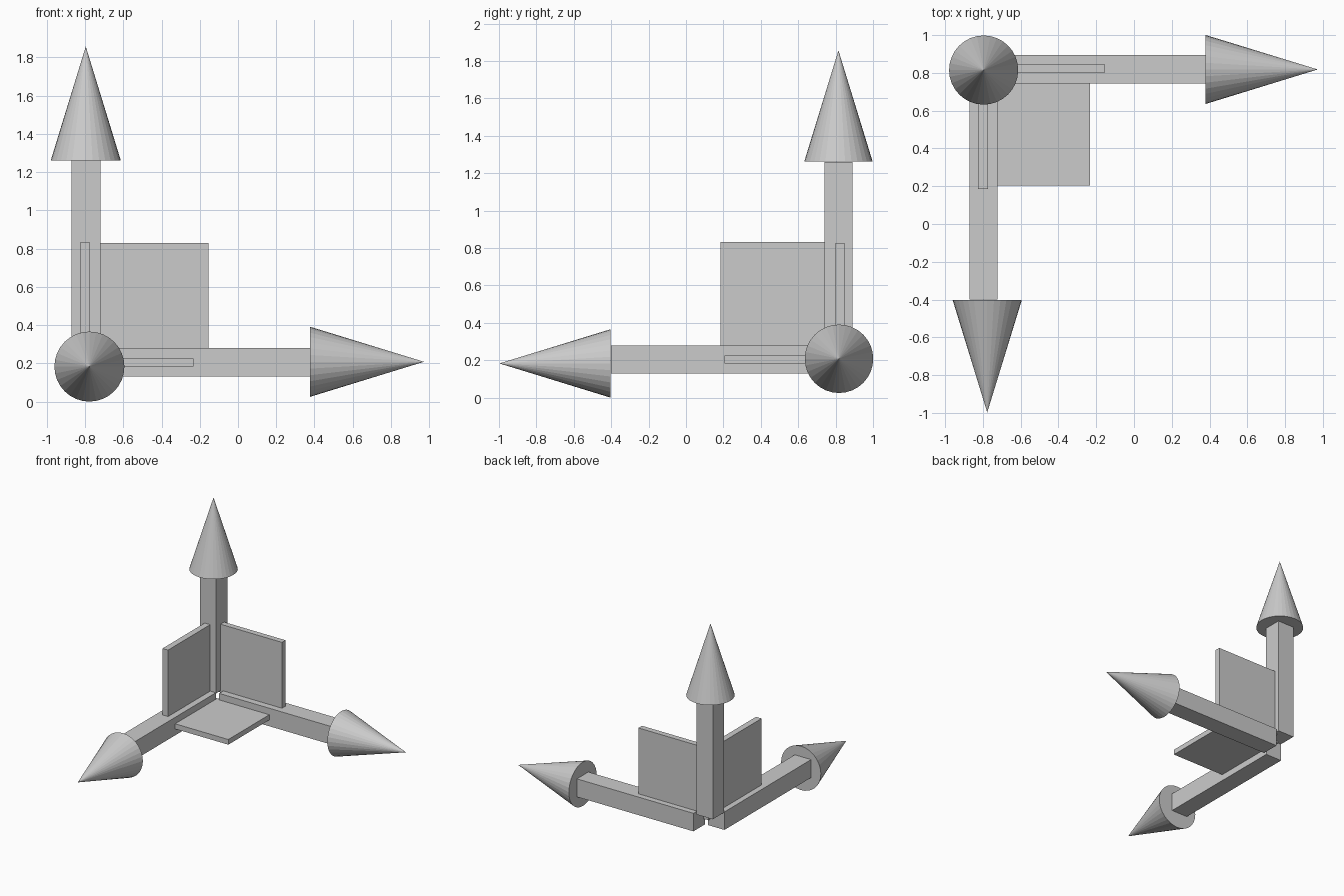
import bpy
from math import pi

if "Cube" in bpy.data.objects:
    bpy.data.objects.remove(bpy.data.objects["Cube"])


def box(name, x, y, z):
    """Box from its (min, max) range on each axis."""
    bpy.ops.mesh.primitive_cube_add(
        size=1, location=[(a + b) / 2 for a, b in (x, y, z)])
    ob = bpy.context.object
    ob.name = name
    ob.scale = [b - a for a, b in (x, y, z)]
    bpy.ops.object.transform_apply(location=False, rotation=False, scale=True)


def arrowhead(name, centre, rotation):
    """Flat-faceted cone, placed by the middle of its axis."""
    bpy.ops.mesh.primitive_cone_add(
        vertices=32, radius1=0.183, radius2=0, depth=0.595,
        location=centre, rotation=rotation)
    bpy.context.object.name = name


# Square shafts, stopping just short of the shared corner
box("x_shaft", (-0.695, 0.38), (0.745, 0.895), (0.13, 0.28))
box("y_shaft", (-0.872, -0.722), (-0.40, 0.74), (0.13, 0.28))
box("z_shaft", (-0.87, -0.72), (0.74, 0.89), (0.275, 1.26))

# Cone tips
arrowhead("x_arrowhead", (0.675, 0.818, 0.208), (0, pi / 2, 0))
arrowhead("y_arrowhead", (-0.777, -0.70, 0.183), (pi / 2, 0, 0))
arrowhead("z_arrowhead", (-0.796, 0.815, 1.559), (0, 0, 0))

# Thin plane handles between each pair of axes
box("xz_plate", (-0.74, -0.155), (0.80, 0.847), (0.26, 0.828))
box("yz_plate", (-0.825, -0.774), (0.185, 0.76), (0.26, 0.833))
box("xy_plate", (-0.74, -0.233), (0.205, 0.76), (0.183, 0.226))
